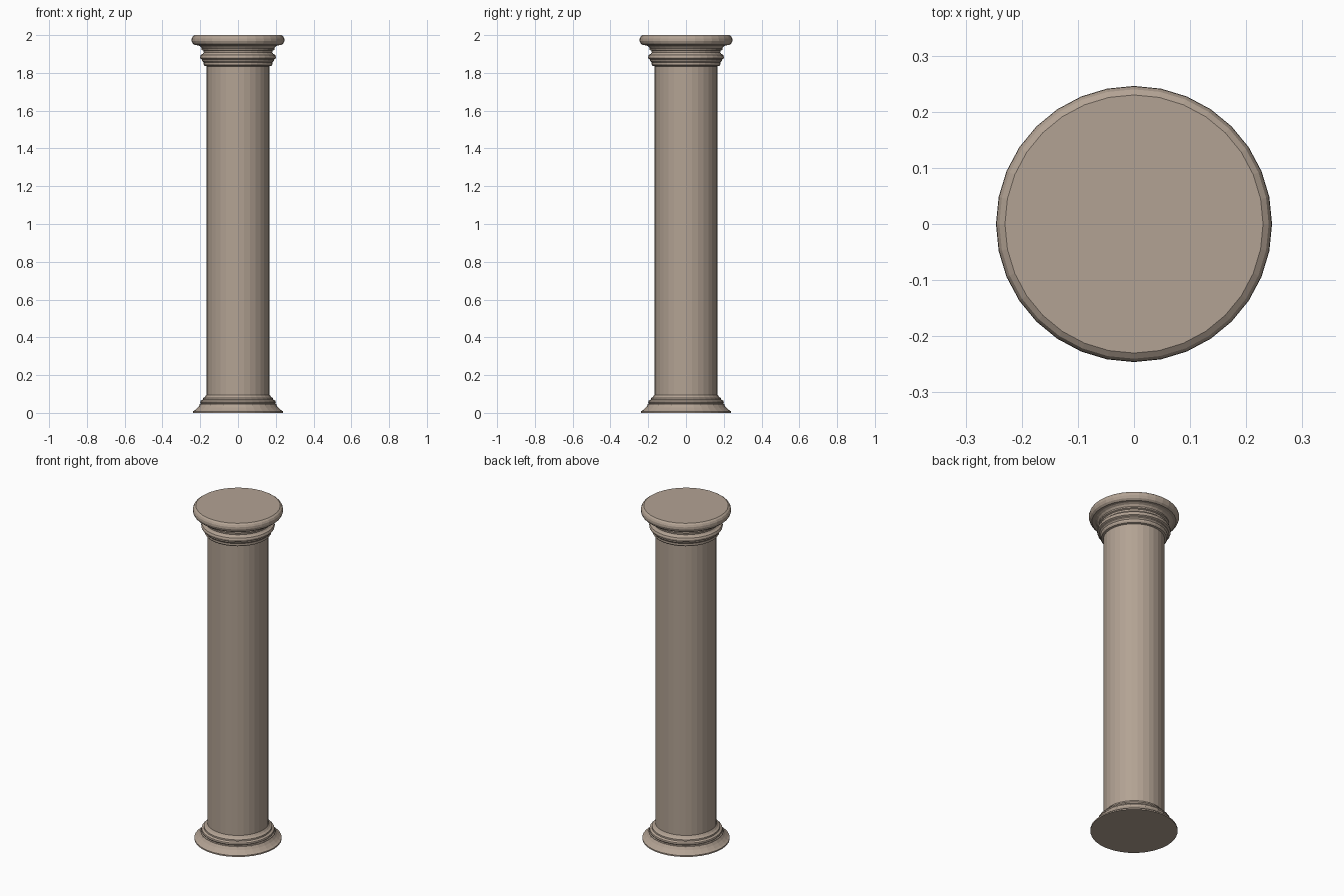
import bpy, math

if "Cube" in bpy.data.objects:
    bpy.data.objects.remove(bpy.data.objects["Cube"])

SIDES = 32
stone = bpy.data.materials.new("warm grey stone")
stone.diffuse_color = (0.45, 0.365, 0.295, 1)
stone.use_nodes = True
stone.node_tree.nodes["Principled BSDF"].inputs["Base Color"].default_value = stone.diffuse_color


def lathe(name, profile):
    """Revolve (radius, height) points around z into a closed solid."""
    verts, faces = [], []
    for r, z in profile:
        for i in range(SIDES):
            a = 2 * math.pi * i / SIDES
            verts.append((r * math.cos(a), r * math.sin(a), z))
    for k in range(len(profile) - 1):
        for i in range(SIDES):
            j = (i + 1) % SIDES
            faces.append((k * SIDES + i, k * SIDES + j,
                          (k + 1) * SIDES + j, (k + 1) * SIDES + i))
    faces.append(tuple(reversed(range(SIDES))))
    top = (len(profile) - 1) * SIDES
    faces.append(tuple(range(top, top + SIDES)))
    mesh = bpy.data.meshes.new(name)
    mesh.from_pydata(verts, [], faces)
    mesh.materials.append(stone)
    obj = bpy.data.objects.new(name, mesh)
    bpy.context.collection.objects.link(obj)
    return obj


# flared foot with two stepped rings
lathe("base", [(0.238, 0), (0.238, 0.008), (0.226, 0.016), (0.212, 0.029),
               (0.203, 0.042), (0.203, 0.048), (0.196, 0.05), (0.2, 0.056),
               (0.198, 0.064), (0.19, 0.069), (0.186, 0.07), (0.185, 0.078),
               (0.175, 0.085), (0.167, 0.096)])

# plain round shaft
lathe("shaft", [(0.167, 0.096), (0.167, 1.835)])

# ringed neck below the top slab
lathe("capital_neck", [(0.167, 1.835), (0.178, 1.838), (0.183, 1.846),
                       (0.183, 1.856), (0.19, 1.864), (0.19, 1.87),
                       (0.199, 1.875), (0.201, 1.885), (0.197, 1.895),
                       (0.187, 1.9), (0.181, 1.908), (0.183, 1.918),
                       (0.192, 1.922), (0.192, 1.93), (0.2, 1.94),
                       (0.212, 1.946)])

# rounded top slab
lathe("capital_slab", [(0.212, 1.946), (0.229, 1.947), (0.24, 1.956),
                       (0.246, 1.97), (0.245, 1.983), (0.24, 1.993),
                       (0.23, 2.0)])
